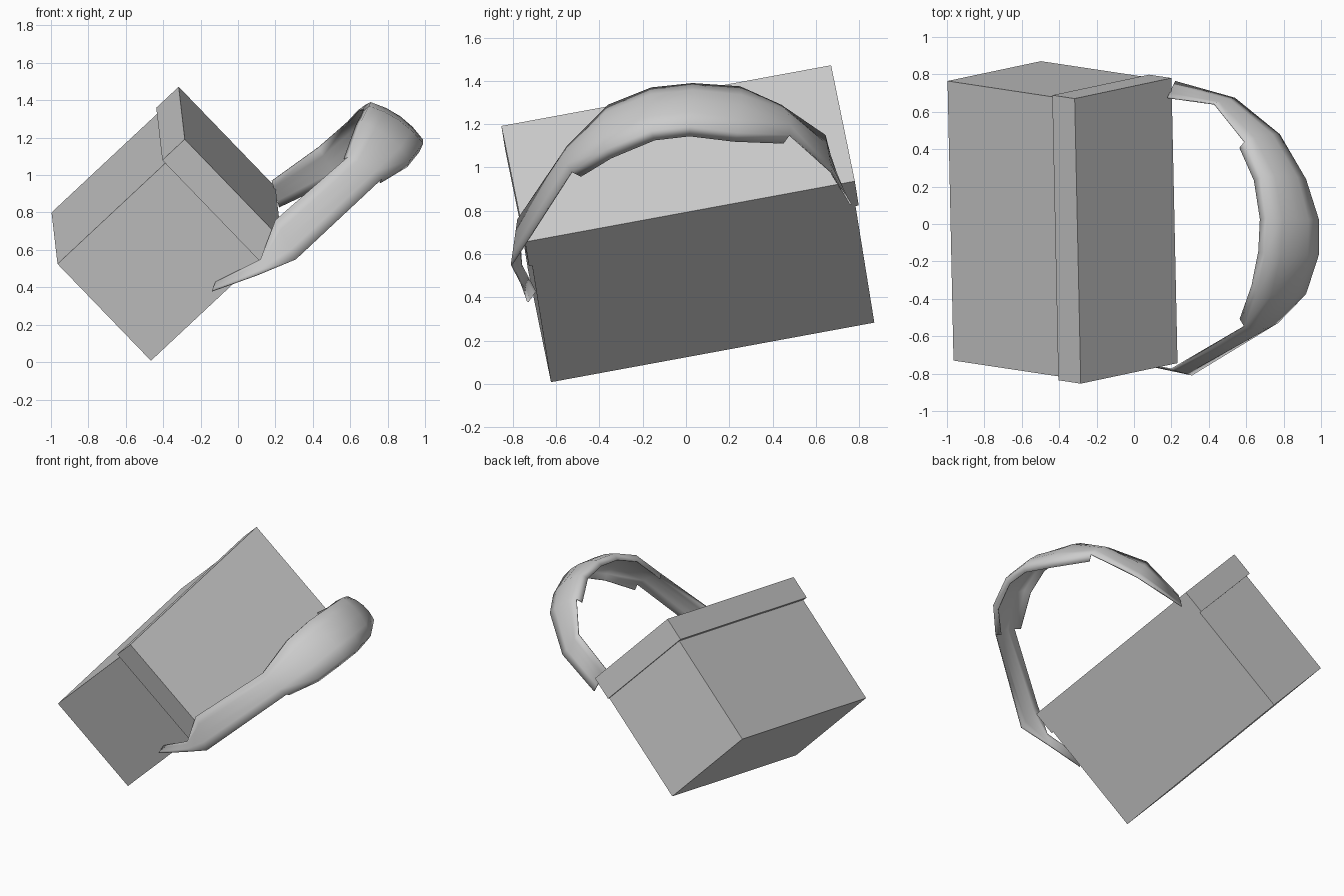
import bpy
import bmesh
from mathutils import Vector

cube = bpy.data.objects.get("Cube")
if cube:
    bpy.data.objects.remove(cube, do_unlink=True)

grey = bpy.data.materials.new("plain_grey")
grey.use_nodes = True
colour = (0.6, 0.6, 0.6, 1.0)
grey.diffuse_color = colour
for node in grey.node_tree.nodes:
    if node.type == 'BSDF_PRINCIPLED':
        node.inputs["Base Color"].default_value = colour

# Axes of the tilted box: width, depth, height
DEPTH = Vector((-0.021, 0.983, 0.181)).normalized()
WIDTH = Vector((0.69, 0.145, -0.715))
WIDTH = (WIDTH - DEPTH * WIDTH.dot(DEPTH)).normalized()
HEIGHT = WIDTH.cross(DEPTH)
CORNER = Vector((-0.965, -0.73, 0.525))


def make_object(name, bm):
    mesh = bpy.data.meshes.new(name)
    bm.to_mesh(mesh)
    bm.free()
    mesh.materials.append(grey)
    obj = bpy.data.objects.new(name, mesh)
    bpy.context.collection.objects.link(obj)
    return obj


def tilted_box(name, w, d, h):
    """Box spanning the given ranges along the tilted axes."""
    bm = bmesh.new()
    bmesh.ops.create_cube(bm, size=1)
    for v in bm.verts:
        a, b, c = (r[0] + (t + 0.5) * (r[1] - r[0]) for r, t in zip((w, d, h), v.co))
        v.co = CORNER + WIDTH * a + DEPTH * b + HEIGHT * c
    bmesh.ops.recalc_face_normals(bm, faces=bm.faces)
    return make_object(name, bm)


# Box body, and a lid that overhangs on three sides and is flush on the fourth
tilted_box("box_body", (0, 0.727), (0, 1.52), (0, 0.795))
tilted_box("box_lid", (-0.025, 0.728), (-0.015, 1.535), (0.795, 0.96))

# Strap stations from front end to back end: upper edge, lower edge, bulge
STATIONS = [
    ((-0.12, -0.70, 0.43), (-0.14, -0.735, 0.38), 0),
    ((0.12, -0.765, 0.55), (0.10, -0.765, 0.465), 0),
    ((0.20, -0.78, 0.76), (0.31, -0.81, 0.55), 0),
    ((0.59, -0.55, 1.10), (0.77, -0.53, 0.98), 0.025),
    ((0.66, -0.36, 1.29), (0.92, -0.375, 1.08), 0.03),
    ((0.70, -0.16, 1.37), (0.99, -0.16, 1.17), 0.03),
    ((0.71, 0.03, 1.39), (0.99, 0.02, 1.19), 0.03),
    ((0.68, 0.25, 1.375), (0.92, 0.24, 1.16), 0.03),
    ((0.59, 0.44, 1.29), (0.78, 0.48, 1.15), 0.025),
    ((0.43, 0.645, 1.15), (0.54, 0.675, 0.98), 0),
    ((0.18, 0.68, 0.97), (0.22, 0.765, 0.83), 0),
]
PAD = range(3, 9)  # stations with rolled lips

bm = bmesh.new()
mids = [(Vector(a) + Vector(b)) / 2 for a, b, _ in STATIONS]
rows, lips = [], {}
for i, (a, b, bulge) in enumerate(STATIONS):
    a, b = Vector(a), Vector(b)
    across = (b - a).normalized()
    along = mids[min(i + 1, len(mids) - 1)] - mids[max(i - 1, 0)]
    out = across.cross(along).normalized()
    if out.dot(mids[i] - Vector((0.2, 0, 0.8))) < 0:
        out.negate()
    rows.append([bm.verts.new(p) for p in
                 (a, a.lerp(b, 0.25) + out * bulge * 0.75, mids[i] + out * bulge,
                  a.lerp(b, 0.75) + out * bulge * 0.75, b)])
    if i in PAD:
        lips[i] = (bm.verts.new(a - across * 0.01 - out * 0.05),
                   bm.verts.new(b + across * 0.01 - out * 0.05))

# Strap surface
for r, s in zip(rows, rows[1:]):
    for k in range(4):
        bm.faces.new((r[k], r[k + 1], s[k + 1], s[k]))
# Rolled lips along both edges of the pad
for i in PAD[:-1]:
    r, s = rows[i], rows[i + 1]
    bm.faces.new((lips[i][0], r[0], s[0], lips[i + 1][0]))
    bm.faces.new((r[4], lips[i][1], lips[i + 1][1], s[4]))
bmesh.ops.recalc_face_normals(bm, faces=bm.faces)
middle = min(bm.faces, key=lambda f: (f.calc_center_median() - mids[6]).length)
if middle.normal.x < 0:
    bmesh.ops.reverse_faces(bm, faces=bm.faces)
for f in bm.faces:
    f.smooth = True
strap = make_object("carry_strap", bm)
shell = strap.modifiers.new("thickness", 'SOLIDIFY')
shell.thickness = 0.008
shell.offset = -1
